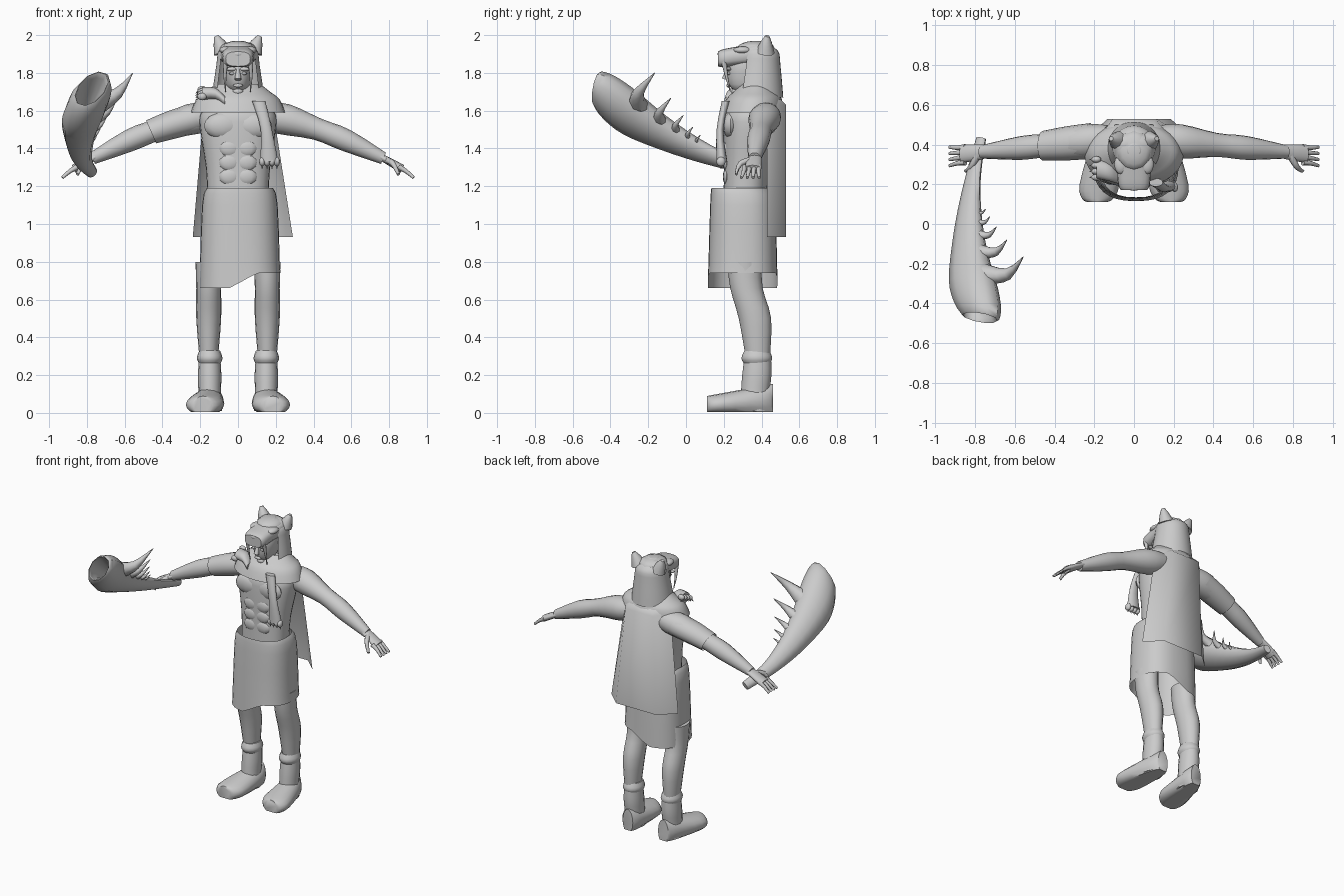
import bpy, bmesh, math
from mathutils import Vector

cube = bpy.data.objects.get("Cube")
if cube:
    bpy.data.objects.remove(cube)

grey = bpy.data.materials.new("plain grey")
grey.use_nodes = True
colour = (.6, .6, .6, 1)
grey.diffuse_color = colour
grey.node_tree.nodes["Principled BSDF"].inputs["Base Color"].default_value = colour
X, Y, Z = Vector((1, 0, 0)), Vector((0, 1, 0)), Vector((0, 0, 1))
parts = []


def finish(name, bm):
    """Turn a bmesh into a grey object."""
    mesh = bpy.data.meshes.new(name)
    bm.to_mesh(mesh)
    bm.free()
    mesh.materials.append(grey)
    obj = bpy.data.objects.new(name, mesh)
    bpy.context.collection.objects.link(obj)
    parts.append(obj)
    return obj


def skin(name, rows, wrap=True, caps=True):
    """Join rows of points into one surface."""
    bm = bmesh.new()
    rings = [[bm.verts.new(point) for point in row] for row in rows]
    count = len(rings[0])
    for lower, upper in zip(rings, rings[1:]):
        for i in range(count if wrap else count - 1):
            j = (i + 1) % count
            bm.faces.new((lower[i], lower[j], upper[j], upper[i]))
    if caps:
        bm.faces.new(rings[0])
        bm.faces.new(rings[-1])
    bmesh.ops.recalc_face_normals(bm, faces=bm.faces)
    return finish(name, bm)


def spline(keys, steps=3):
    """Smooth curve through tuples of any length."""
    curve = []
    last = len(keys) - 1
    for i in range(last):
        before, start, end, after = keys[max(i - 1, 0)], keys[i], keys[i + 1], keys[min(i + 2, last)]
        for k in range(steps):
            t = k / steps
            curve.append([q + t / 2 * (r - p + t * (2 * p - 5 * q + 4 * r - s + t * (3 * (q - r) + s - p)))
                          for p, q, r, s in zip(before, start, end, after)])
    return curve + [keys[-1]]


def loft(name, keys, aspect=1.0, u=X, v=Y, sides=16, power=1.0, gap=None, caps=True):
    """Rings of (x, y, z, radius) in the u-v plane; gap leaves the front open."""
    def squared(c):
        return math.copysign(abs(c) ** power, c)
    if gap is None:
        angles = [math.tau * i / sides for i in range(sides)]
    else:
        angles = [gap - math.pi / 2 + (math.tau - 2 * gap) * i / sides for i in range(sides + 1)]
    rows = [[Vector(key[:3]) + key[3] * (u * squared(math.cos(a)) + v * aspect * squared(math.sin(a)))
             for a in angles] for key in spline(keys)]
    return skin(name, rows, gap is None, caps and gap is None)


def stack(name, keys, aspect=1.0, x=0, **options):
    """Upright part from (height, depth, half width)."""
    return loft(name, [(x, y, z, r) for z, y, r in keys], aspect, **options)


def taper(name, points, thick, thin):
    """Finger, claw or tooth along a curved path."""
    points = [Vector(p) for p in points]
    along = (points[-1] - points[0]).normalized()
    u = along.orthogonal().normalized()
    share = (thin - thick) / (len(points) - 1)
    keys = [(*p, thick + share * i) for i, p in enumerate(points)]
    return loft(name, keys, u=u, v=along.cross(u), sides=8)


def blob(name, centre, width, depth, height):
    """Small ellipsoid."""
    bm = bmesh.new()
    bmesh.ops.create_uvsphere(bm, u_segments=12, v_segments=8, radius=1)
    bmesh.ops.scale(bm, vec=(width, depth, height), verts=bm.verts)
    bmesh.ops.translate(bm, vec=centre, verts=bm.verts)
    finish(name, bm)


# Torso with shallow chest and stomach muscles
stack("torso", [(1.1, .31, .16), (1.3, .32, .17), (1.5, .34, .2), (1.6, .35, .19), (1.7, .37, .07)],
      .7, sides=28, power=.85)
for side in (-1, 1):
    blob("chest_muscle", (side * .08, .235, 1.52), .1, .04, .07)
    for row in range(3):
        blob("stomach_muscle", (side * .045, .215, 1.25 + row * .075), .055, .02, .045)

# Wrapped skirt with an uneven hem
skirt = stack("skirt", [(1.19, .285, .175), (1.1, .3, .2), (.66, .3, .215)], .86, x=.01,
              sides=32, power=.8, caps=False)
for vert in skirt.data.vertices:
    if vert.co.z < .67:
        vert.co.z += .08 * min(max(vert.co.x * 7 + .3, 0), 1)


def arm_point(side, reach):
    """Centre line of an arm, sagging outwards."""
    return Vector((side * reach, .44 - .1 * reach, 1.6 - .12 * reach - .27 * reach ** 2))


def arm_loft(name, side, keys, aspect=1.0, **options):
    slant = Vector((side * .4, 0, .9))
    loft(name, [(*arm_point(side, reach), r) for reach, r in keys], aspect, Y, slant, **options)


# Limbs, built once for each side
for side, label in ((-1, "right_"), (1, "left_")):
    stack(label + "leg", [(.8, .31, .07), (.66, .32, .066), (.5, .365, .066), (.3, .38, .05)], 1.3, side * .155)
    stack(label + "boot_shaft", [(.3, .38, .056), (.2, .375, .062), (.1, .365, .06), (.01, .36, .065)],
          1.25, side * .15)
    stack(label + "boot_cuff", [(.26, .375, .056), (.29, .375, .068), (.33, .375, .055)], 1.2, side * .15)
    foot = [(.46, .04), (.4, .07), (.2, .1), (.13, .08), (.11, .05)]
    rings = [(side * (.2 - .13 * y), y, .03 + .08 * y, r) for y, r in foot]
    skin(label + "boot_foot", [[(x + r * math.cos(a), y, max(z * (1 + 1.3 * math.sin(a)), .004))
         for a in [math.tau * i / 16 for i in range(16)]] for x, y, z, r in spline(rings)])

    arm_loft(label + "arm", side, [(.13, .07), (.24, .086), (.42, .06), (.57, .06), (.77, .033)])
    arm_loft(label + "palm", side, [(.74, .034), (.81, .042), (.87, .045)], .5)
    for i in range(4):
        spread = Y * (.026 * i - .045)
        taper(label + "finger", [arm_point(side, .85) + spread, arm_point(side, .89) + spread,
                                 arm_point(side, .93) + spread * 1.2 - Z * .01], .015, .008)
    taper(label + "thumb", [arm_point(side, .78), arm_point(side, .82) - Y * .07,
                            arm_point(side, .85) - Y * .09 - Z * .04], .02, .009)

# Sleeve on the right upper arm
arm_loft("arm_band", -1, [(.22, .09), (.34, .086), (.46, .075)], .9, sides=12, caps=False)

# Face
stack("head", [(1.64, .36, .06), (1.7, .325, .045), (1.74, .32, .065), (1.84, .33, .078), (1.91, .35, .06)],
      1.45, sides=24)
taper("nose", [(0, .225, 1.82), (0, .207, 1.765)], .009, .018)
blob("mouth", (0, .224, 1.733), .026, .01, .01)
blob("chin", (0, .265, 1.7), .03, .025, .02)
for side in (-1, 1):
    blob("eyebrow", (side * .035, .225, 1.82), .03, .014, .011)
    blob("eye", (side * .032, .227, 1.797), .015, .009, .008)

# Beast-head hood: open shell, muzzle, ears and long fangs
stack("hood_shell", [(1.67, .375, .14), (1.84, .385, .115), (1.92, .385, .1), (1.97, .37, .03)],
      sides=24, gap=math.radians(55))
muzzle = [(.17, .065), (.2, .08), (.3, .088), (.4, .1), (.45, .06)]
loft("hood_muzzle", [(0, y, 1.85 + .14 * y, r) for y, r in muzzle], .6, v=Z, sides=20, power=.7)
blob("beast_crown", (0, .37, 1.93), .09, .1, .04)
blob("beast_nose", (0, .185, 1.9), .035, .018, .02)
for side in (-1, 1):
    taper("ear", [(side * .08, .42, 1.91), (side * .1, .425, 1.96), (side * .115, .43, 1.995)], .05, .012)
    blob("beast_brow", (side * .065, .3, 1.92), .035, .05, .02)
    taper("fang", [(side * .066, .2, 1.86), (side * .069, .215, 1.78), (side * .066, .235, 1.7)], .014, .002)

# Pelt around the shoulders with two paws
stack("mantle", [(1.74, .37, .12), (1.7, .365, .17), (1.66, .36, .22), (1.59, .35, .25)], .67,
      sides=28, caps=False)
loft("hanging_paw", [(.11, .21, 1.65, .035), (.15, .18, 1.5, .03), (.165, .19, 1.33, .048)], .6)
loft("shoulder_paw", [(-.07, .24, 1.65, .04), (-.12, .26, 1.69, .045), (-.19, .28, 1.69, .05)], .7, Y, Z)
for i in range(4):
    hanging = Vector((.128 + .026 * i, .185, 1.33))
    blob("hanging_toe", hanging, .016, .024, .025)
    taper("hanging_claw", [hanging - Z * .01, hanging - Z * .04], .009, .001)
    resting = Vector((-.19, .235 + .03 * i, 1.675 + .012 * i))
    blob("shoulder_toe", resting, .025, .017, .02)
    taper("shoulder_claw", [resting - X * .01, resting - X * .035 - Z * .02], .009, .001)

# Cape with folded-in sides, drifting to the left as it falls
cape_rows = []
for z, half, back in ((1.66, .16, .5), (1.63, .18, .53), (.93, .265, .53)):
    drift = (1.66 - z) * .035
    cape_rows.append([(drift + half * across, back - fold, z)
                      for across, fold in ((-1, .1), (-.6, 0), (.6, 0), (1, .1))])
skin("cape", cape_rows, wrap=False, caps=False)


# Jawbone club with a slanted, hollowed tip and a row of teeth
def club_point(t):
    return Vector((-.77 - .24 * t * (1 - t), .43 - .92 * t, 1.27 + .2 * t + .26 * t * t))


def club_width(t):
    return .03 + .17 * t ** 1.5


wide, flat = (X + Z).normalized(), (X - Z - Y * .6).normalized()
stations = [(i / 5, 1) for i in range(5)] + [(.92, .8), (.98, .55), (.92, .5), (.75, .3)]
loft("club", [(*club_point(t), club_width(t) * scale) for t, scale in stations], .65, wide, flat, sides=10)
for i in range(5):
    t, reach = .25 + .49 * .75 ** i, .19 * .68 ** i
    base = club_point(t) + wide * club_width(t) * .8
    taper("club_tooth", [base, base + reach * (X * .55 + Z * .3),
                         base + reach * (X * .95 + Y * .45 + Z * .85)], reach * .3, .002)

# Smooth the rounded parts, keep crisp edges
bpy.ops.object.select_all(action="DESELECT")
for obj in parts:
    obj.select_set(True)
bpy.context.view_layer.objects.active = parts[0]
bpy.ops.object.shade_smooth_by_angle(angle=math.radians(50))
